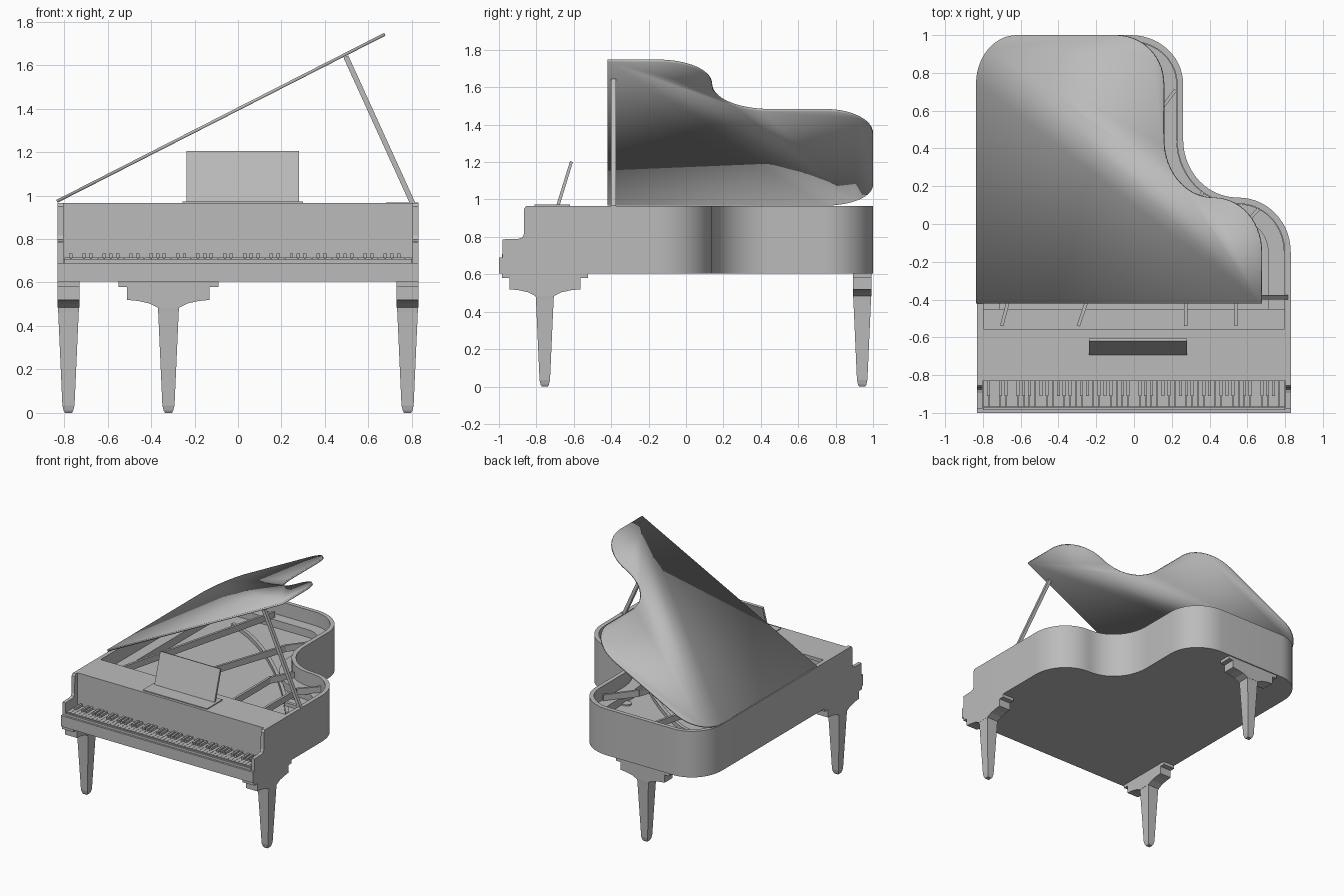
import bpy, bmesh, math
from mathutils import Vector, Matrix

if "Cube" in bpy.data.objects:
    bpy.data.objects.remove(bpy.data.objects["Cube"])

grey = bpy.data.materials.new("satin_grey")
grey.diffuse_color = (0.5, 0.5, 0.5, 1)
grey.use_nodes = True
grey.node_tree.nodes["Principled BSDF"].inputs["Base Color"].default_value = grey.diffuse_color


def finish(name, bm, smooth=None):
    bmesh.ops.recalc_face_normals(bm, faces=bm.faces)
    me = bpy.data.meshes.new(name)
    bm.to_mesh(me)
    bm.free()
    me.materials.append(grey)
    ob = bpy.data.objects.new(name, me)
    bpy.context.collection.objects.link(ob)
    if smooth:
        bpy.ops.object.select_all(action='DESELECT')
        ob.select_set(True)
        bpy.context.view_layer.objects.active = ob
        bpy.ops.object.shade_smooth_by_angle(angle=math.radians(smooth))
    return ob


def add_loft(bm, loops, caps=True):
    """Skin a series of equal-length point loops."""
    rings = [[bm.verts.new(p) for p in lp] for lp in loops]
    n = len(rings[0])
    for a, b in zip(rings, rings[1:]):
        for i in range(n):
            j = (i + 1) % n
            bm.faces.new((a[i], a[j], b[j], b[i]))
    if caps:
        bm.faces.new(rings[0])
        bm.faces.new(rings[-1])


def add_box(bm, x0, x1, y0, y1, z0, z1):
    sq = [(x0, y0), (x1, y0), (x1, y1), (x0, y1)]
    add_loft(bm, [[(x, y, z) for x, y in sq] for z in (z0, z1)])


def box(name, *dims):
    bm = bmesh.new()
    add_box(bm, *dims)
    return finish(name, bm)


def add_beam(bm, a, b, w, h):
    """Rectangular bar from a to b; w is across, h is the other thickness."""
    a, b = Vector(a), Vector(b)
    d = (b - a).normalized()
    side = d.cross(Vector((0, 0, 1))).normalized()
    up = side.cross(d)
    ring = [side * (sx * w / 2) + up * (sy * h / 2)
            for sx, sy in ((-1, -1), (1, -1), (1, 1), (-1, 1))]
    add_loft(bm, [[p + r for r in ring] for p in (a, b)])


def bend(p, c, q, n=14):
    """Quarter-round from p to q, pulled towards corner c."""
    p, c, q = Vector(p), Vector(c), Vector(q)
    u, v = p.lerp(c, 0.56), q.lerp(c, 0.56)
    out = []
    for i in range(n + 1):
        t = i / n
        s = 1 - t
        out.append(p * s**3 + u * 3 * s * s * t + v * 3 * s * t * t + q * t**3)
    return out


def outline(front):
    """Clockwise plan of the case, starting at the front left."""
    pts = [Vector((-0.83, front))]
    pts += bend((-0.83, 0.74), (-0.83, 1.0), (-0.59, 1.0))
    pts += bend((-0.02, 1.0), (0.26, 1.0), (0.26, 0.74))
    pts += bend((0.26, 0.45), (0.26, 0.14), (0.55, 0.14))
    pts += bend((0.55, 0.14), (0.83, 0.14), (0.83, -0.15))[1:]
    pts.append(Vector((0.83, front)))
    return pts


def inset(pts, d):
    out, n = [], len(pts)
    for i, p in enumerate(pts):
        a = (p - pts[i - 1]).normalized()
        b = (pts[(i + 1) % n] - p).normalized()
        na, nb = Vector((a.y, -a.x)), Vector((b.y, -b.x))
        m = (na + nb).normalized()
        out.append(p + m * (d / max(m.dot(na), 0.3)))
    return out


def at(pts, z):
    return [(p.x, p.y, z) for p in pts]


# Case: outer walls, rim top, inner walls and soundboard in one shell
plan = outline(-0.83)
inner = inset(plan, 0.032)
bm = bmesh.new()
add_loft(bm, [at(plan, 0.605), at(plan, 0.965), at(inner, 0.965), at(inner, 0.80)])
finish("case", bm, 30)

# Iron frame ledge inside the rim
a, b = inset(plan, 0.034), inset(plan, 0.12)
bm = bmesh.new()
add_loft(bm, [at(a, 0.80), at(a, 0.86), at(b, 0.86), at(b, 0.80)], caps=False)
finish("frame_ledge", bm, 30)
box("pin_block", -0.797, 0.797, -0.62, -0.45, 0.80, 0.875)

# Frame struts
struts = [[(-0.70, -0.54), (-0.33, 0.92)], [(-0.295, -0.54), (0.06, 0.50), (0.22, 0.71)],
          [(0.275, -0.54), (0.275, 0.0), (0.37, 0.18)], [(0.54, -0.54), (0.54, -0.05), (0.66, 0.08)]]
bm = bmesh.new()
for path in struts:
    for p, q in zip(path, path[1:]):
        add_beam(bm, (*p, 0.88), (*q, 0.88), 0.018, 0.05)
finish("frame_struts", bm)

# Curved string bridge
bm = bmesh.new()
curve = bend((-0.55, 0.72), (-0.05, 0.62), (0.62, -0.28), 10)
for p, q in zip(curve, curve[1:]):
    add_beam(bm, (*p, 0.815), (*q, 0.815), 0.025, 0.03)
finish("string_bridge", bm)

# Round sound openings
bm = bmesh.new()
for x, y in ((0.62, -0.12), (0.48, 0.0), (0.15, 0.38), (0.12, 0.56)):
    bmesh.ops.create_cone(bm, cap_ends=True, segments=20, radius1=0.035, radius2=0.035,
                          depth=0.012, matrix=Matrix.Translation((x, y, 0.805)))
finish("sound_openings", bm, 30)

# Fixed front cover
box("front_cover", -0.80, 0.80, -0.81, -0.555, 0.94, 0.965)

# Key bed, front rail and cheeks
box("key_bed", -0.83, 0.83, -1.0, -0.83, 0.605, 0.69)
box("key_rail", -0.80, 0.80, -0.985, -0.972, 0.69, 0.708)
cheek = [(-0.98, 0.69), (-0.98, 0.787), (-0.895, 0.79), (-0.875, 0.797), (-0.867, 0.815),
         (-0.866, 0.95), (-0.855, 0.965), (-0.83, 0.965), (-0.83, 0.69)]
for s, side in ((-1, "left"), (1, "right")):
    bm = bmesh.new()
    add_loft(bm, [[(s * x, y, z) for y, z in cheek] for x in (0.803, 0.83)])
    finish(side + "_cheek", bm)

# Keyboard: 52 naturals, sharps following the octave pattern from A
bw, bb = bmesh.new(), bmesh.new()
w = 1.60 / 52
for i in range(52):
    x = -0.80 + i * w
    add_box(bw, x + 0.001, x + w - 0.001, -0.97, -0.83, 0.685, 0.715)
    if "ABCDEFG"[i % 7] in "ACDFG" and i < 51:
        add_box(bb, x + w - 0.008, x + w + 0.008, -0.91, -0.83, 0.71, 0.733)
finish("natural_keys", bw)
finish("sharp_keys", bb)

# Music desk and its base
box("desk_base", -0.255, 0.30, -0.81, -0.62, 0.963, 0.972)
bm = bmesh.new()
desk = [(-0.693, 0.97), (-0.675, 0.97), (-0.605, 1.20), (-0.62, 1.205)]
add_loft(bm, [[(x, y, z) for y, z in desk] for x in (-0.237, 0.281)])
finish("music_desk", bm)

# Raised lid, hinged along the left side
ang = math.radians(27)
ux, uz = math.cos(ang), math.sin(ang)
lid_plan = outline(-0.42)
bm = bmesh.new()
add_loft(bm, [[(-0.83 + (p.x + 0.83) * 1.02 * ux - t * uz, p.y,
                0.967 + (p.x + 0.83) * 1.02 * uz + t * ux) for p in lid_plan]
              for t in (0.0, 0.014)])
finish("lid", bm, 180)

# Lid prop and its socket
bm = bmesh.new()
add_beam(bm, (0.81, -0.388, 0.95), (0.496, -0.388, 1.64), 0.026, 0.024)
finish("lid_prop", bm)
box("prop_socket", 0.68, 0.83, -0.40, -0.375, 0.94, 0.968)


# Legs: stepped bracket, then a square taper with a small foot
bracket = [(0.23, 0.605), (0.23, 0.58), (0.19, 0.58), (0.19, 0.52), (0.14, 0.515),
           (0.09, 0.504), (0.05, 0.485)]
bracket += [(-u, z) for u, z in reversed(bracket)]
taper = [(0.049, 0.488), (0.047, 0.46), (0.028, 0.035), (0.022, 0.01), (0.016, 0.0)]


def leg(name, x, y, along_y):
    def place(u, v, z):
        return (x + v, y + u, z) if along_y else (x + u, y + v, z)
    bm = bmesh.new()
    add_loft(bm, [[place(u, v, z) for u, z in bracket] for v in (-0.05, 0.05)])
    add_loft(bm, [[place(sx * r, sy * r, z) for sx, sy in ((-1, -1), (1, -1), (1, 1), (-1, 1))]
                  for r, z in taper])
    finish(name, bm)


leg("front_left_leg", -0.78, -0.755, True)
leg("front_right_leg", 0.78, -0.755, True)
leg("rear_leg", -0.32, 0.942, False)
